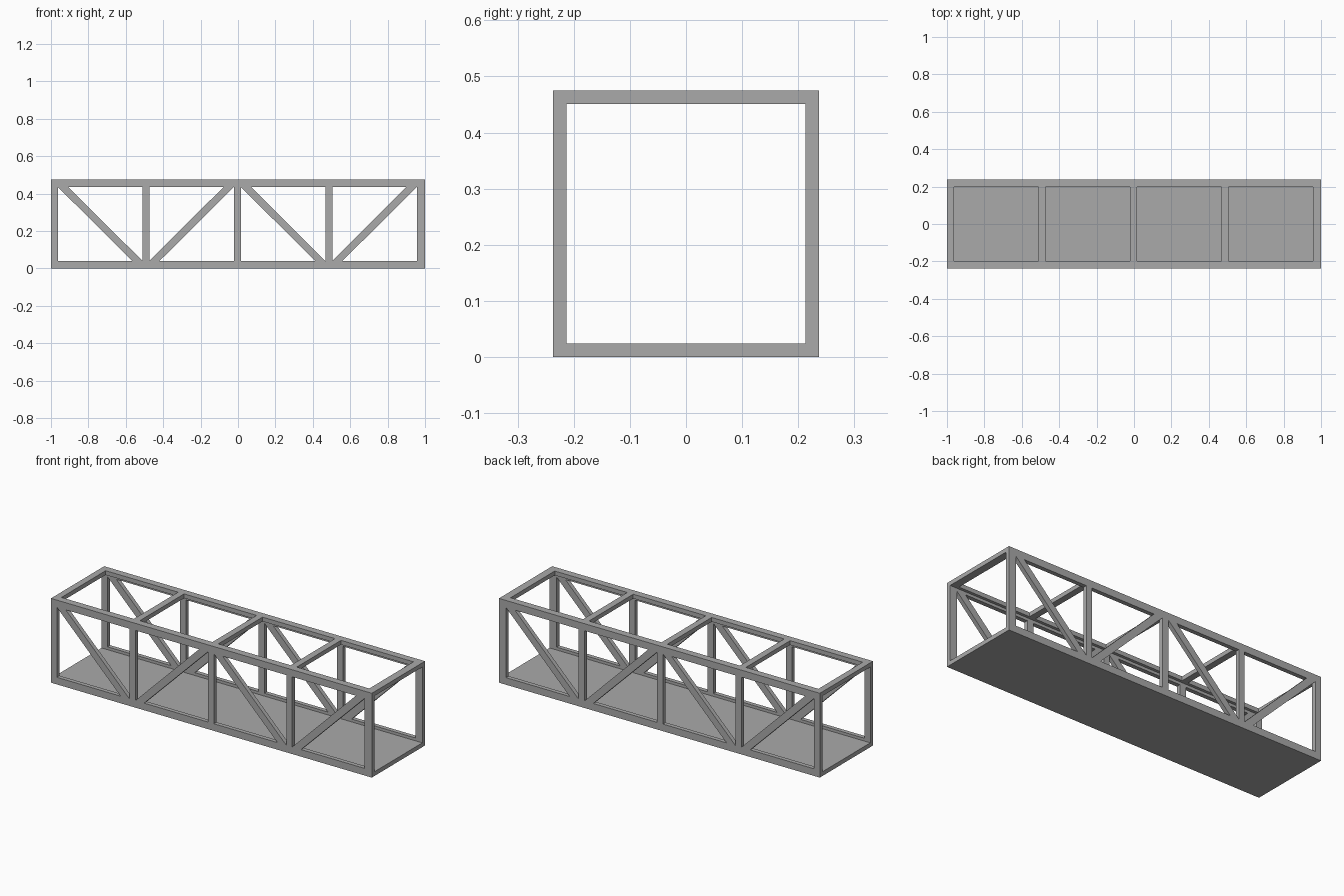
import bpy
from math import radians

if "Cube" in bpy.data.objects:
    bpy.data.objects.remove(bpy.data.objects["Cube"], do_unlink=True)

HALF_W, HEIGHT = 0.237, 0.475
WALL = 0.024            # plate thickness
CHORD = 0.04            # visible width of the long members
DIAG = 0.055            # horizontal width of a diagonal
BAYS = [(-0.963 + 0.489 * i, -0.511 + 0.489 * i) for i in range(4)]

steel = bpy.data.materials.new("grey steel")
steel.use_nodes = True
grey = (0.4, 0.4, 0.4, 1)
steel.diffuse_color = grey
steel.node_tree.nodes["Principled BSDF"].inputs["Base Color"].default_value = grey


def rect(x0, x1, y0, y1):
    return [(x0, y0), (x1, y0), (x1, y1), (x0, y1)]


def plate(name, outlines, location, tilt=0):
    """Flat plate from an outer outline followed by hole outlines."""
    curve = bpy.data.curves.new(name, "CURVE")
    curve.dimensions = "2D"
    curve.fill_mode = "BOTH"
    curve.extrude = WALL / 2
    for points in outlines:
        spline = curve.splines.new("POLY")
        spline.points.add(len(points) - 1)
        for point, (x, y) in zip(spline.points, points):
            point.co = (x, y, 0, 1)
        spline.use_cyclic_u = True
        spline.use_smooth = False
    obj = bpy.data.objects.new(name, curve)
    obj.location = location
    obj.rotation_euler.x = radians(tilt)
    bpy.context.collection.objects.link(obj)
    bpy.ops.object.select_all(action="DESELECT")
    obj.select_set(True)
    bpy.context.view_layer.objects.active = obj
    bpy.ops.object.convert(target="MESH")
    obj = bpy.context.object
    obj.data.materials.clear()
    obj.data.materials.append(steel)
    return obj


# Side trusses: two triangular openings per bay leave a diagonal between them
low, high = CHORD, HEIGHT - CHORD
side = [rect(-1, 1, 0, HEIGHT)]
for i, (x0, x1) in enumerate(BAYS):
    a, b, d = (x0, x1, DIAG) if i % 2 == 0 else (x1, x0, -DIAG)
    side.append([(a, high), (a, low), (b - d, low)])
    side.append([(a + d, high), (b, high), (b, low)])
for name, sign in (("left", 1), ("right", -1)):
    # the model faces -y, so its front truss is at negative y
    label = "back_truss" if sign > 0 else "front_truss"
    plate(label, side, (0, sign * (HALF_W - WALL / 2), 0), 90)

# Top frame with cross bars, fitted between the trusses
inner = HALF_W - WALL
hole = HALF_W - CHORD
top = [rect(-1, 1, -inner, inner)] + [rect(x0, x1, -hole, hole) for x0, x1 in BAYS]
plate("top_frame", top, (0, 0, HEIGHT - WALL / 2))

# Solid floor deck
plate("floor_deck", [rect(-1, 1, -inner, inner)], (0, 0, WALL / 2))
